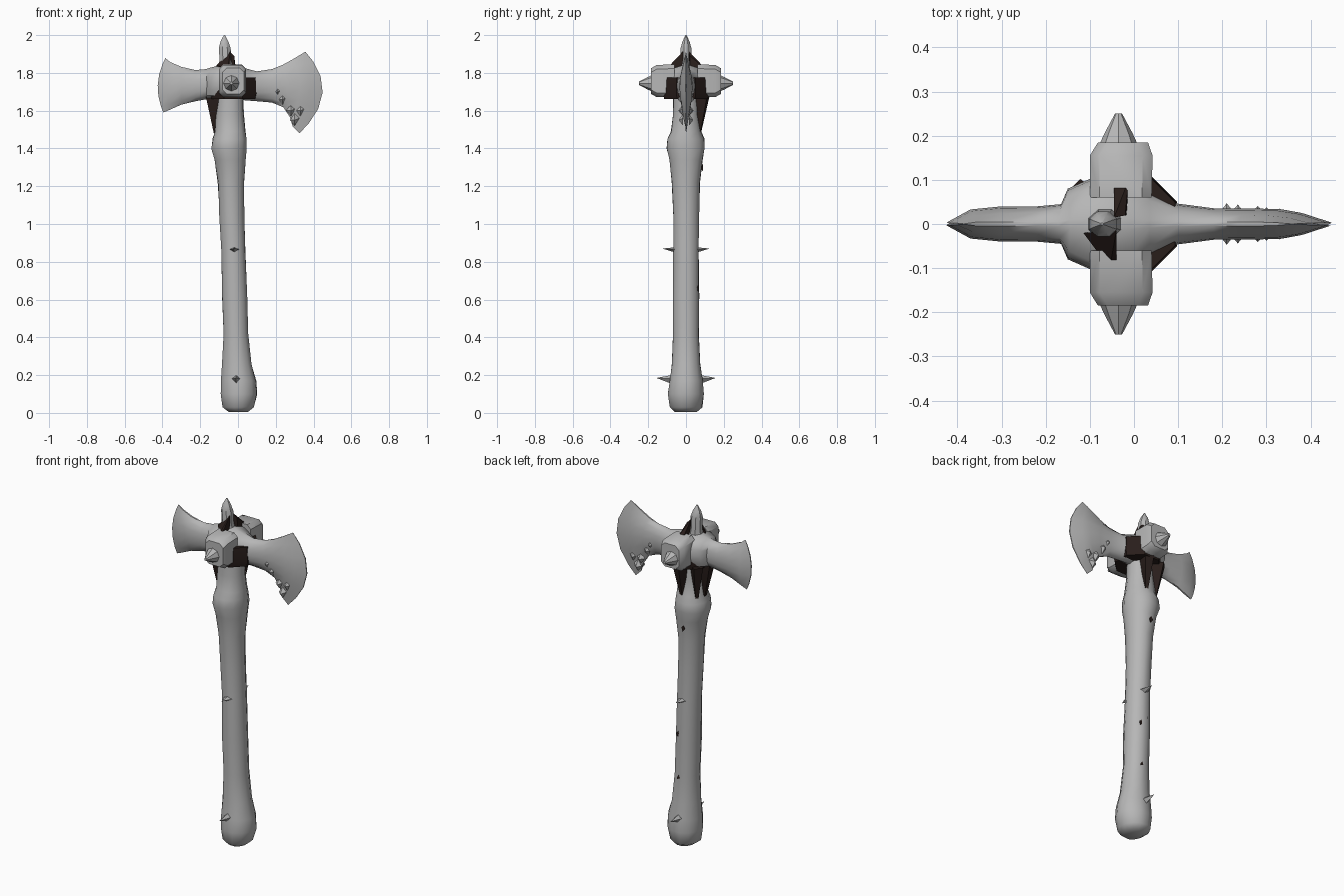
import bpy, bmesh, math, random
from mathutils import Vector

random.seed(4)


def material(name, rgb):
    m = bpy.data.materials.new(name)
    m.diffuse_color = (*rgb, 1)
    return m


STONE = material("grey bone", (0.47, 0.47, 0.47))
DARK = material("dark brown leather", (0.022, 0.013, 0.011))


def finish(name, bm, mat, angle=40):
    bmesh.ops.remove_doubles(bm, verts=bm.verts, dist=0.0005)
    bmesh.ops.recalc_face_normals(bm, faces=bm.faces)
    me = bpy.data.meshes.new(name)
    bm.to_mesh(me)
    bm.free()
    me.materials.append(mat)
    ob = bpy.data.objects.new(name, me)
    bpy.context.collection.objects.link(ob)
    bpy.ops.object.select_all(action='DESELECT')
    ob.select_set(True)
    bpy.context.view_layer.objects.active = ob
    bpy.ops.object.shade_smooth_by_angle(angle=math.radians(angle))
    return ob


def loft(name, rings, mat, angle=40):
    """Skin a list of equal closed rings and cap both ends."""
    bm = bmesh.new()
    vs = [[bm.verts.new(p) for p in r] for r in rings]
    n = len(rings[0])
    for a, b in zip(vs, vs[1:]):
        for i in range(n):
            j = (i + 1) % n
            bm.faces.new((a[i], a[j], b[j], b[i]))
    bm.faces.new(vs[0][::-1])
    bm.faces.new(vs[-1])
    return finish(name, bm, mat, angle)


def hull(name, pts, mat, angle=30):
    """Convex solid through a few points."""
    bm = bmesh.new()
    for p in pts:
        bm.verts.new(p)
    r = bmesh.ops.convex_hull(bm, input=bm.verts)
    bmesh.ops.delete(bm, geom=list(set(r["geom_interior"] + r["geom_unused"])), context='VERTS')
    return finish(name, bm, mat, angle)


def circle(cx, cy, z, rx, ry, n, jitter=0.0):
    out = []
    for i in range(n):
        a = 2 * math.pi * (i + 0.5) / n
        k = 1 + random.uniform(-jitter, jitter)
        out.append((cx + rx * k * math.cos(a), cy + ry * k * math.sin(a), z))
    return out


# Handle: z, left x, right x, half depth
HANDLE = [(0.005, -0.05, 0.055, 0.06), (0.03, -0.083, 0.085, 0.088), (0.10, -0.095, 0.103, 0.097),
          (0.17, -0.093, 0.098, 0.090), (0.26, -0.085, 0.075, 0.078), (0.42, -0.080, 0.057, 0.070),
          (0.62, -0.085, 0.050, 0.072), (0.85, -0.090, 0.042, 0.068), (1.05, -0.100, 0.037, 0.071),
          (1.22, -0.108, 0.034, 0.077), (1.34, -0.125, 0.045, 0.092), (1.40, -0.142, 0.048, 0.104),
          (1.45, -0.136, 0.048, 0.100), (1.49, -0.122, 0.042, 0.082), (1.58, -0.118, 0.032, 0.072),
          (1.69, -0.110, 0.028, 0.070)]
loft("handle", [circle((l + r) / 2, 0, z, (r - l) / 2, d, 12, 0.03) for z, l, r, d in HANDLE], STONE, 50)

# Double blade, swept in x: top (x, z), middle x, bottom (x, z), half thickness, edge roundness
BLADE = [(-0.385, 1.878, -0.425, -0.395, 1.590, 0.003, 0.5),
         (-0.360, 1.858, -0.370, -0.365, 1.603, 0.033, 0.7),
         (-0.300, 1.832, -0.300, -0.300, 1.632, 0.040, 0.6),
         (-0.225, 1.815, -0.220, -0.225, 1.650, 0.040, 0.5),
         (-0.170, 1.820, -0.165, -0.170, 1.660, 0.045, 0.4),
         (-0.145, 1.828, -0.150, -0.145, 1.660, 0.080, 0.3),
         (-0.100, 1.840, -0.100, -0.100, 1.660, 0.102, 0.25),
         (-0.010, 1.842, -0.010, -0.010, 1.660, 0.100, 0.25),
         (0.035, 1.825, 0.035, 0.035, 1.655, 0.072, 0.35),
         (0.100, 1.808, 0.100, 0.100, 1.650, 0.046, 0.5),
         (0.180, 1.820, 0.185, 0.180, 1.643, 0.035, 0.5),
         (0.235, 1.842, 0.260, 0.240, 1.618, 0.035, 0.6),
         (0.290, 1.872, 0.330, 0.275, 1.565, 0.034, 0.7),
         (0.325, 1.893, 0.380, 0.290, 1.515, 0.025, 0.7),
         (0.357, 1.912, 0.448, 0.325, 1.480, 0.003, 0.5)]


def blade_ring(tx, tz, mx, bx, bz, t, e):
    side = []
    for v in (0, 0.12, 0.3, 0.5, 0.7, 0.88, 1):
        bow = 4 * v * (1 - v)
        x = tx + (bx - tx) * v + (mx - (tx + bx) / 2) * bow
        side.append((x, t * max(0.12, bow ** e), tz + (bz - tz) * v))
    return side + [(x, -y, z) for x, y, z in reversed(side)]


loft("double_blade", [blade_ring(*s) for s in BLADE], STONE, 45)

# Chips standing out of the large blade
for i, (x, z) in enumerate([(0.21, 1.70), (0.235, 1.66), (0.28, 1.60), (0.30, 1.55), (0.33, 1.60)]):
    for s in (-1, 1):
        hull("blade_chip", [(x - 0.025, s * 0.015, z), (x + 0.025, s * 0.015, z + 0.01),
                            (x, s * 0.015, z - 0.03), (x, s * 0.015, z + 0.035),
                            (x, s * (0.047 - 0.003 * i), z)], STONE)

# Side hammer blocks with blunt spikes
for s in (-1, 1):
    def block_ring(y, x0, x1, z0, z1, c=0.022):
        return [(x0 + c, s * y, z0), (x1 - c, s * y, z0), (x1, s * y, z0 + c), (x1, s * y, z1 - c),
                (x1 - c, s * y, z1), (x0 + c, s * y, z1), (x0, s * y, z1 - c), (x0, s * y, z0 + c)]
    loft("hammer_block", [block_ring(0.06, -0.10, 0.040, 1.67, 1.845),
                          block_ring(0.155, -0.10, 0.042, 1.672, 1.842),
                          block_ring(0.184, -0.082, 0.032, 1.688, 1.825)], STONE)
    loft("hammer_spike", [[(-0.035 + r * math.cos(a), s * y, 1.745 + r * math.sin(a))
                           for a in [k * math.pi / 4 for k in range(8)]]
                          for y, r in ((0.17, 0.048), (0.205, 0.032), (0.25, 0.008))], STONE)

# Top spike
loft("top_spike", [circle(x, 0, z, rx, ry, 8) for z, x, rx, ry in
                   ((1.80, -0.065, 0.048, 0.040), (1.87, -0.067, 0.033, 0.030), (1.93, -0.070, 0.034, 0.031),
                    (1.965, -0.072, 0.023, 0.021), (2.0, -0.072, 0.003, 0.003))], STONE)

# Dark core showing between the blade and the hammer blocks
loft("head_core", [circle(-0.025, 0, z, r, r, 8) for z, r in ((1.662, 0.125), (1.69, 0.132), (1.775, 0.128))], DARK)

# Dark straps running from the top spike down over the head
hull("front_strap", [(-0.115, -0.02, 1.84), (-0.04, -0.015, 1.915), (-0.04, -0.10, 1.825),
                     (-0.055, -0.10, 1.825), (-0.10, -0.02, 1.80), (-0.04, -0.02, 1.80)], DARK)
hull("back_strap", [(-0.045, 0.015, 1.915), (-0.02, 0.02, 1.89), (-0.045, 0.10, 1.825),
                    (-0.012, 0.10, 1.825), (-0.04, 0.02, 1.80), (-0.015, 0.02, 1.80)], DARK)

# Dark wedges bracing the head against the handle
for name, cx, cy, ang in (("left_wedge", -0.10, 0.0, 180), ("back_wedge", -0.03, 0.05, 75),
                          ("back_left_wedge", -0.09, 0.035, 135)):
    a = math.radians(ang)
    d, t = Vector((math.cos(a), math.sin(a), 0)), Vector((-math.sin(a), math.cos(a), 0))
    c = Vector((cx, cy, 0))
    top, low = Vector((0, 0, 1.675)), Vector((0, 0, 1.48))
    hull(name, [c + top + d * 0.07 + t * w for w in (-0.025, 0.025)] +
         [c + top + t * w for w in (-0.035, 0.035)] +
         [c + low + d * 0.028 + t * w for w in (-0.008, 0.008)] + [c + low], DARK)

# Thorns on the handle
for z, tip, half, x in ((0.865, 0.125, 0.018, -0.02), (0.18, 0.157, 0.036, -0.01)):
    for s in (-1, 1):
        hull("handle_thorn", [(x - 0.03, s * 0.05, z), (x + 0.03, s * 0.05, z), (x, s * 0.05, z - half),
                              (x, s * 0.05, z + half * 0.7), (x, s * tip, z + 0.005)], STONE)

# Small dark cracks in the back of the handle
for z, x, h in ((1.30, -0.045, 0.020), (0.66, 0.005, 0.018), (0.40, 0.00, 0.022), (0.20, 0.02, 0.016)):
    y = next(r[3] for r in HANDLE if r[0] >= z) - 0.002
    hull("handle_crack", [(x - 0.012, y, z), (x + 0.012, y, z + 0.005), (x, y, z + h), (x + 0.004, y, z - h),
                          (x, y - 0.02, z)], DARK)
